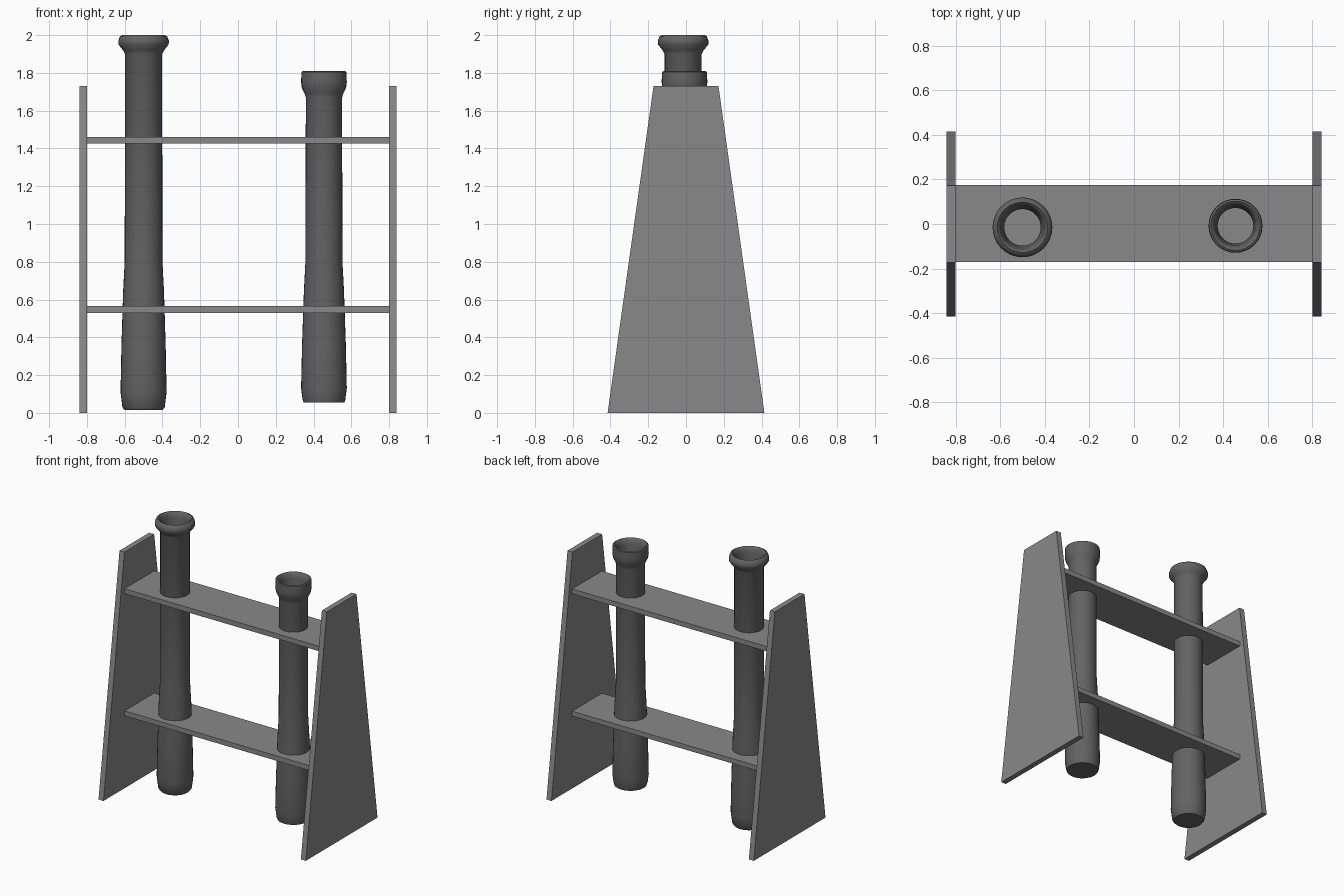
import bpy, bmesh, math
from mathutils import Matrix

cube = bpy.data.objects.get("Cube")
if cube:
    bpy.data.objects.remove(cube, do_unlink=True)


def material(name, value):
    m = bpy.data.materials.new(name)
    m.use_nodes = True
    color = (value, value, value, 1)
    m.diffuse_color = color
    m.node_tree.nodes["Principled BSDF"].inputs["Base Color"].default_value = color
    return m


panel_grey = material("panel grey", 0.25)
tube_grey = material("tube dark grey", 0.125)


def make_object(name, bm, mat):
    bmesh.ops.recalc_face_normals(bm, faces=bm.faces)
    mesh = bpy.data.meshes.new(name)
    bm.to_mesh(mesh)
    bm.free()
    mesh.materials.append(mat)
    ob = bpy.data.objects.new(name, mesh)
    bpy.context.collection.objects.link(ob)
    return ob


def prism(name, outline, x0, x1):
    """Extrude a (y, z) outline along x."""
    bm = bmesh.new()
    face = bm.faces.new([bm.verts.new((x0, y, z)) for y, z in outline])
    ext = bmesh.ops.extrude_face_region(bm, geom=[face])["geom"]
    bmesh.ops.translate(bm, vec=(x1 - x0, 0, 0),
                        verts=[v for v in ext if isinstance(v, bmesh.types.BMVert)])
    return make_object(name, bm, panel_grey)


def tube(name, x, y, profile):
    """Spin an (r, z) profile into a hollow tube with a closed foot."""
    bm = bmesh.new()
    verts = [bm.verts.new((r, 0, z)) for r, z in profile]
    edges = [bm.edges.new(pair) for pair in zip(verts, verts[1:])]
    bmesh.ops.spin(bm, geom=verts + edges, axis=(0, 0, 1), cent=(0, 0, 0),
                   angle=math.tau, steps=32)
    bmesh.ops.remove_doubles(bm, verts=bm.verts, dist=0.0005)
    bmesh.ops.transform(bm, matrix=Matrix.Translation((x, y, 0)), verts=bm.verts)
    ob = make_object(name, bm, tube_grey)
    bpy.ops.object.select_all(action="DESELECT")
    ob.select_set(True)
    bpy.context.view_layer.objects.active = ob
    bpy.ops.object.shade_smooth_by_angle(angle=math.radians(50))


# Tapered side panels
for side, s in (("left", 1), ("right", -1)):
    prism(side + "_side_panel",
          [(-0.415, 0), (0.415, 0), (0.172, 1.73), (-0.172, 1.73)], s * 0.80, s * 0.84)

# Shelves joining the panels
for name, z in (("lower_shelf", 0.53), ("upper_shelf", 1.425)):
    prism(name, [(-0.17, z), (0.175, z), (0.175, z + 0.036), (-0.17, z + 0.036)], -0.80, 0.80)

# Tall tube with a flared collar
tube("tall_tube", -0.5, -0.015, [
    (0, 0.015), (0.1, 0.015), (0.112, 0.03), (0.122, 0.11), (0.117, 0.36), (0.108, 0.65),
    (0.1, 0.8), (0.098, 1.9), (0.109, 1.92), (0.133, 1.95), (0.134, 1.97), (0.125, 1.994),
    (0.113, 2.0), (0.1, 1.99), (0.095, 1.96), (0.082, 1.88), (0.082, 0.06), (0, 0.06)])

# Short tube with a straight collar
tube("short_tube", 0.455, -0.008, [
    (0, 0.055), (0.108, 0.055), (0.113, 0.07), (0.121, 0.13), (0.116, 0.36), (0.106, 0.65),
    (0.098, 0.8), (0.096, 1.67), (0.102, 1.69), (0.117, 1.72), (0.121, 1.75), (0.119, 1.805),
    (0.11, 1.81), (0.098, 1.803), (0.09, 1.77), (0.08, 1.68), (0.08, 0.1), (0, 0.1)])
